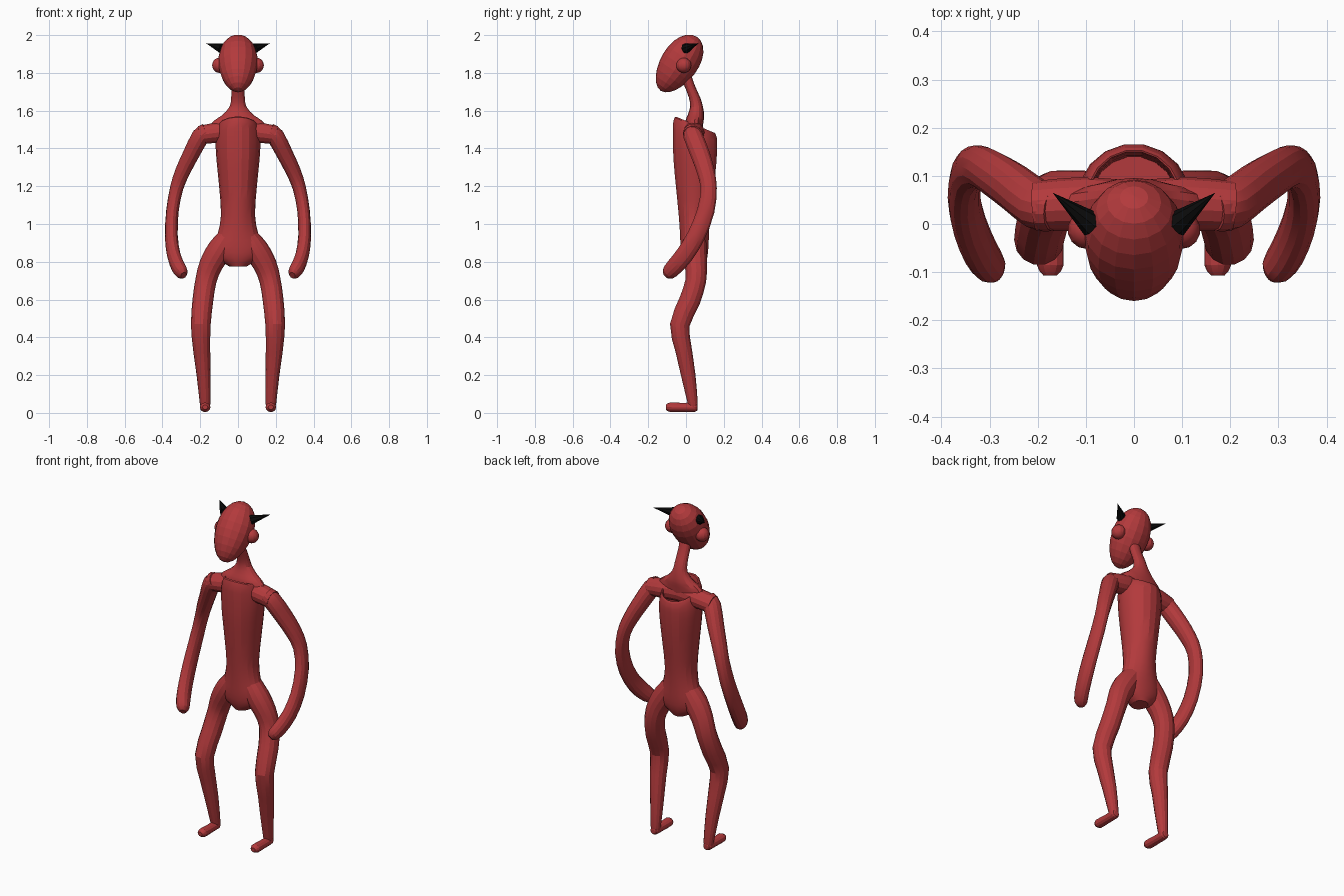
import bpy, bmesh, math
from mathutils import Vector, Matrix

if "Cube" in bpy.data.objects:
    bpy.data.objects.remove(bpy.data.objects["Cube"])


def material(name, rgb):
    m = bpy.data.materials.new(name)
    m.diffuse_color = (*rgb, 1)
    m.use_nodes = True
    m.node_tree.nodes["Principled BSDF"].inputs["Base Color"].default_value = m.diffuse_color
    return m


RED = material("red_skin", (0.45, 0.042, 0.045))
BLACK = material("black_horn", (0.003, 0.003, 0.003))


def finish(bm, name, mat, mirror=False, smooth=True):
    bmesh.ops.recalc_face_normals(bm, faces=bm.faces)
    me = bpy.data.meshes.new(name)
    bm.to_mesh(me)
    bm.free()
    me.materials.append(mat)
    ob = bpy.data.objects.new(name, me)
    bpy.context.collection.objects.link(ob)
    if mirror:
        ob.modifiers.new("mirror", 'MIRROR')
    if smooth:
        bpy.context.view_layer.objects.active = ob
        ob.select_set(True)
        bpy.ops.object.shade_smooth_by_angle(angle=math.radians(20))
        ob.select_set(False)
    return ob


def refine(stations, steps):
    """Catmull-Rom resampling of path stations."""
    s = [Vector(p) for p in stations]
    s = [s[0] * 2 - s[1]] + s + [s[-1] * 2 - s[-2]]
    out = []
    for i in range(1, len(s) - 2):
        a, b, c, d = s[i - 1:i + 3]
        for k in range(steps):
            t = k / steps
            out.append(0.5 * (2 * b + (c - a) * t + (2 * a - 5 * b + 4 * c - d) * t * t
                              + (3 * b - a - 3 * c + d) * t ** 3))
    return out + [s[-2]]


def tube(name, stations, side=(1, 0, 0), level=False, mirror=False, sides=14, steps=2):
    """Sweep an ellipse along (x, y, z, half width, half depth) stations."""
    st = refine(stations, steps)
    pts = [Vector(p[:3]) for p in st]
    bm = bmesh.new()
    rings = []
    for i, p in enumerate(pts):
        t = (pts[min(i + 1, len(pts) - 1)] - pts[max(i - 1, 0)]).normalized()
        if level:
            t = Vector((0, 0, 1))
        u = Vector(side)
        u = (u - t * u.dot(t)).normalized()
        v = t.cross(u)
        rings.append([bm.verts.new(p + u * st[i][3] * math.cos(a) + v * st[i][4] * math.sin(a))
                      for a in (2 * math.pi * k / sides for k in range(sides))])
    for a, b in zip(rings, rings[1:]):
        for k in range(sides):
            j = (k + 1) % sides
            bm.faces.new((a[k], a[j], b[j], b[k]))
    bm.faces.new(rings[0])
    bm.faces.new(rings[-1])
    return finish(bm, name, RED, mirror)


# Torso with a front collar arch and a hollow opening behind the neck
torso = tube("torso", [
    (0, .045, .775, .045, .05), (0, .045, .82, .115, .068), (0, .045, .88, .135, .075),
    (0, .045, .95, .107, .078), (0, .045, 1.05, .090, .085), (0, .047, 1.2, .100, .102),
    (0, .048, 1.33, .113, .115), (0, .048, 1.43, .119, .119), (0, .048, 1.49, .110, .117),
    (0, .050, 1.515, .099, .104), (0, .052, 1.49, .091, .096), (0, .052, 1.36, .088, .088)],
    level=True, sides=18)
for v in torso.data.vertices:
    if v.co.z > 1.4:
        f = min(1, (v.co.z - 1.4) / 0.1)
        v.co.z += f * (0.03 - (v.co.y - .05) * 0.42 - 0.02)

# Neck flaring into the shoulders
tube("neck", [
    (0, .000, 1.79, .034, .028), (0, .020, 1.73, .034, .028), (0, .045, 1.67, .036, .030),
    (0, .056, 1.62, .045, .034), (0, .052, 1.575, .085, .044), (0, .045, 1.545, .130, .048),
    (0, .040, 1.49, .170, .046)], level=True, sides=16)

# Shoulder yoke
tube("shoulders", [
    (-.205, .037, 1.47, .052, .050), (-.10, .042, 1.485, .056, .055),
    (0, .040, 1.49, .050, .055), (.10, .042, 1.485, .056, .055),
    (.205, .037, 1.47, .052, .050)], side=(0, 1, 0))

# Arms bowing out, back, then forward to the hands
tube("arm", [
    (.165, .030, 1.49, .045, .045), (.198, .038, 1.464, .048, .052),
    (.248, .075, 1.37, .044, .052), (.292, .104, 1.28, .040, .048),
    (.325, .120, 1.19, .035, .044), (.347, .105, 1.07, .033, .047),
    (.353, .055, .94, .034, .049), (.341, -.005, .84, .036, .049),
    (.318, -.060, .775, .037, .046), (.297, -.092, .742, .033, .038),
    (.288, -.108, .728, .016, .020)], mirror=True)

# Legs
tube("leg", [
    (.050, .045, .94, .050, .060), (.096, .045, .865, .066, .066),
    (.143, .052, .785, .062, .060), (.170, .052, .70, .056, .056),
    (.186, .020, .595, .055, .057), (.197, -.033, .465, .052, .053),
    (.192, -.012, .33, .045, .045), (.182, .012, .2, .037, .039),
    (.174, .036, .05, .028, .027), (.174, .038, .015, .020, .020)], mirror=True)

# Feet
tube("foot", [
    (.174, .062, .030, .012, .012), (.174, .048, .030, .025, .024),
    (.174, -.020, .029, .026, .024), (.174, -.085, .030, .028, .025),
    (.174, -.107, .030, .014, .012)], mirror=True, sides=12)

# Head: tilted egg, narrower at the chin
bm = bmesh.new()
bmesh.ops.create_uvsphere(bm, u_segments=16, v_segments=12, radius=1)
for v in bm.verts:
    w = 1 + 0.10 * v.co.z
    v.co = Vector((v.co.x * .104 * w, v.co.y * .099 * w, v.co.z * .172))
bmesh.ops.transform(bm, verts=bm.verts, matrix=Matrix.Translation((0, -.038, 1.848))
                    @ Matrix.Rotation(math.radians(-34), 4, 'X'))
finish(bm, "head", RED, smooth=False)

# Ears
bm = bmesh.new()
bmesh.ops.create_uvsphere(bm, u_segments=14, v_segments=10, radius=.040,
                          matrix=Matrix.Translation((.098, -.012, 1.84)))
finish(bm, "ear", RED, mirror=True)

# Horns: flat-sided cones pointing out and back
base, tip = Vector((.085, -.002, 1.928)), Vector((.169, .065, 1.957))
axis = tip - base
bm = bmesh.new()
bmesh.ops.create_cone(bm, cap_ends=True, segments=8, radius1=.028, radius2=0, depth=axis.length,
                      matrix=Matrix.Translation((base + tip) / 2)
                      @ axis.to_track_quat('Z', 'Y').to_matrix().to_4x4())
finish(bm, "horn", BLACK, mirror=True, smooth=False)
